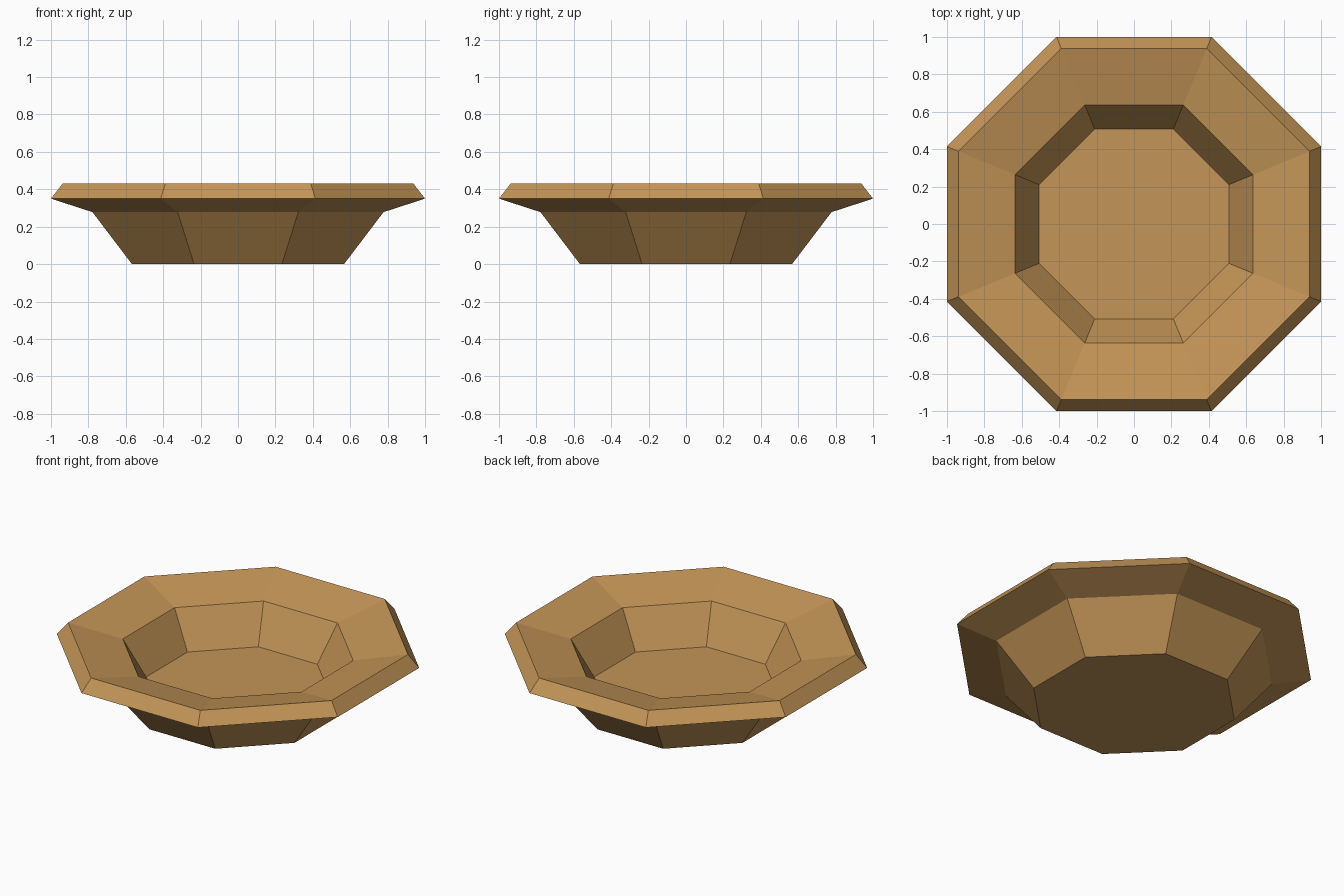
import bpy, bmesh, math

if "Cube" in bpy.data.objects:
    bpy.data.objects.remove(bpy.data.objects["Cube"])

SIDES = 8
# (apothem, height) from outer base, over the lip, down to the inner floor
PROFILE = [(0.567, 0.0), (0.778, 0.278), (1.0, 0.35), (0.938, 0.43),
           (0.636, 0.358), (0.507, 0.127)]

wood = bpy.data.materials.new("tan wood")
wood.diffuse_color = (0.55, 0.30, 0.095, 1.0)
wood.use_nodes = True
wood.node_tree.nodes["Principled BSDF"].inputs["Base Color"].default_value = wood.diffuse_color

# eight-sided bowl: stacked octagon rings with flat base and floor
bm = bmesh.new()
rings = []
for apothem, z in PROFILE:
    r = apothem / math.cos(math.pi / SIDES)
    angles = [(k + 0.5) * 2 * math.pi / SIDES for k in range(SIDES)]
    rings.append([bm.verts.new((r * math.cos(a), r * math.sin(a), z)) for a in angles])
for low, high in zip(rings, rings[1:]):
    for k in range(SIDES):
        n = (k + 1) % SIDES
        bm.faces.new((low[k], low[n], high[n], high[k]))
bm.faces.new(rings[0][::-1])
bm.faces.new(rings[-1])
bmesh.ops.recalc_face_normals(bm, faces=bm.faces)

mesh = bpy.data.meshes.new("octagonal_bowl")
bm.to_mesh(mesh)
bm.free()
mesh.materials.append(wood)
bowl = bpy.data.objects.new("octagonal_bowl", mesh)
bpy.context.collection.objects.link(bowl)
